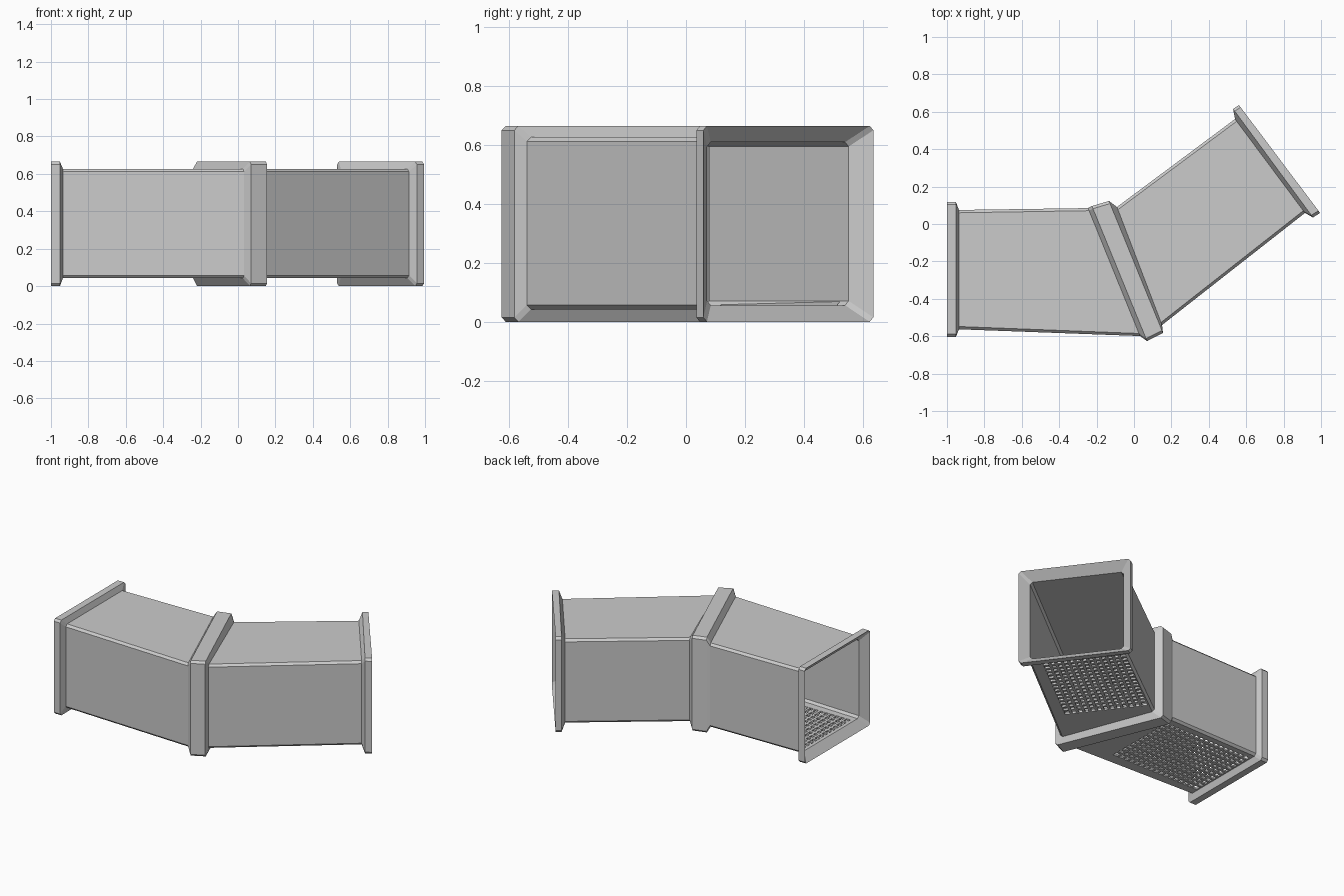
import bpy, bmesh, math
from mathutils import Vector, Matrix

if "Cube" in bpy.data.objects:
    bpy.data.objects.remove(bpy.data.objects["Cube"])

OUT = (0.0, 0.665)      # flange bottom / top
BODY = (0.042, 0.627)   # duct skin bottom / top
INN = (0.056, 0.610)    # duct lining bottom / top


def section(a, b, z, c=0.015):
    """Upright chamfered rectangle standing on the plan line a-b."""
    a, b = Vector(a), Vector(b)
    d = (b - a).normalized() * c
    z0, z1 = z
    pts = [(a, z0 + c), (a, z1 - c), (a + d, z1), (b - d, z1),
           (b, z1 - c), (b, z0 + c), (b - d, z0), (a + d, z0)]
    return [(p.x, p.y, h) for p, h in pts]


def make_object(name, bm):
    bmesh.ops.recalc_face_normals(bm, faces=bm.faces)
    me = bpy.data.meshes.new(name)
    bm.to_mesh(me)
    bm.free()
    ob = bpy.data.objects.new(name, me)
    bpy.context.collection.objects.link(ob)
    return ob


def add_box(bm, size, loc, mat=Matrix()):
    bmesh.ops.create_cube(bm, size=1, matrix=mat @ Matrix.Translation(loc)
                          @ Matrix.Diagonal((*size, 1)))


# Duct stations: outer skin left to right, then the lining back again
stations = [
    # left end flange
    ((-1.0, .118), (-1.0, -.604), OUT),
    ((-.952, .118), (-.952, -.604), OUT),
    ((-.936, .075), (-.936, -.563), BODY),
    # joint flange
    ((-.246, .085), (.032, -.599), BODY),
    ((-.225, .096), (.070, -.626), OUT),
    ((-.134, .123), (.155, -.583), OUT),
    ((-.091, .091), (.150, -.540), BODY),
    # right end flange
    ((.540, .561), (.914, .059), BODY),
    ((.530, .615), (.957, .035), OUT),
    ((.561, .636), (.995, .059), OUT),
    # lining
    ((.548, .552), (.912, .072), INN),
    ((-.086, .078), (.142, -.528), INN),
    ((-.240, .072), (.030, -.584), INN),
    ((-.950, .064), (-.950, -.550), INN),
]
bm = bmesh.new()
rings = [[bm.verts.new(p) for p in section(*s)] for s in stations]
for i, r in enumerate(rings):
    q = rings[(i + 1) % len(rings)]
    for j in range(8):
        k = (j + 1) % 8
        bm.faces.new((r[j], r[k], q[k], q[j]))
duct = make_object("duct_shell", bm)

# Floor gratings: name, centre, rotation, length, width
gratings = [
    ("left_grating", (-.585, -.235), 0.0, .68, .52),
    ("right_grating", (.413, .111), math.atan2(.61, .79), .66, .53),
]
PITCH, BAR = 0.04, 0.017
for name, (cx, cy), ang, length, width in gratings:
    mat = Matrix.Translation((cx, cy, 0)) @ Matrix.Rotation(ang, 4, 'Z')

    # opening in the floor
    bm = bmesh.new()
    add_box(bm, (length, width, .2), (0, 0, .05), mat)
    cutter = make_object(name + "_cutter", bm)
    cutter.hide_render = True
    mod = duct.modifiers.new(name + "_opening", 'BOOLEAN')
    mod.operation, mod.solver, mod.object = 'DIFFERENCE', 'EXACT', cutter
    bpy.context.view_layer.objects.active = duct
    bpy.ops.object.modifier_apply(modifier=mod.name)
    bpy.data.objects.remove(cutter)

    # crossed bars
    bm = bmesh.new()
    nx, ny = round(length / PITCH), round(width / PITCH)
    for i in range(1, nx):
        add_box(bm, (BAR, width, .012), (length * (i / nx - .5), 0, .049), mat)
    for i in range(1, ny):
        add_box(bm, (length, BAR, .011), (0, width * (i / ny - .5), .049), mat)
    make_object(name, bm)
